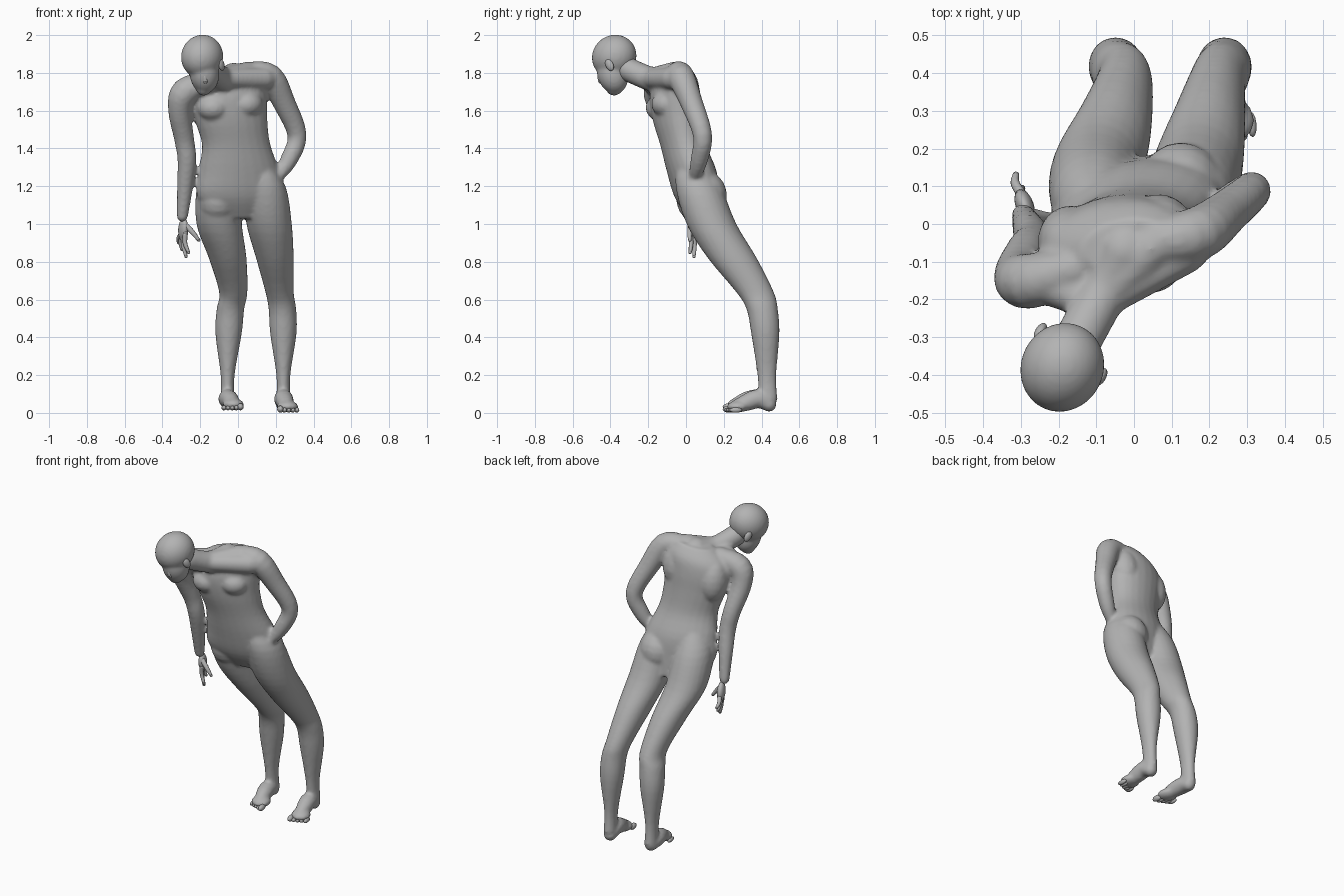
import bpy, bmesh, math
from mathutils import Vector, Matrix, Euler, Quaternion

if "Cube" in bpy.data.objects:
    bpy.data.objects.remove(bpy.data.objects["Cube"])

grey = bpy.data.materials.new("plain grey")
grey.use_nodes = True
colour = (0.45, 0.45, 0.45, 1)
grey.diffuse_color = colour
grey.node_tree.nodes["Principled BSDF"].inputs["Base Color"].default_value = colour


def smooth_path(rows, steps=4):
    """Catmull-Rom interpolation of every column."""
    rows = [Vector(r) for r in rows]
    out = []
    for i in range(len(rows) - 1):
        a, b = rows[max(i - 1, 0)], rows[i]
        c, d = rows[i + 1], rows[min(i + 2, len(rows) - 1)]
        for k in range(steps):
            t = k / steps
            out.append(b + (c - a) * (t / 2) + (a * 2 - b * 5 + c * 4 - d) * (t * t / 2)
                       + (b * 3 - a - c * 3 + d) * (t ** 3 / 2))
    return out + [rows[-1]]


def skin(bm, rings):
    """Bridge closed rings of points and cap the two ends."""
    loops = [[bm.verts.new(p) for p in ring] for ring in rings]
    n = len(loops[0])
    for lo, hi in zip(loops, loops[1:]):
        for i in range(n):
            j = (i + 1) % n
            bm.faces.new((lo[i], lo[j], hi[j], hi[i]))
    bm.faces.new(loops[0][::-1])
    bm.faces.new(loops[-1])


def column(bm, rows, yaw=0.0, sides=24):
    """Level elliptical sections: x, y, z, half width, half depth, sideways slope."""
    turn = Matrix.Rotation(yaw, 3, "Z")
    rings = []
    for x, y, z, rx, ry, slope in smooth_path(rows):
        ring = []
        for i in range(sides):
            a = math.tau * i / sides
            u = rx * math.cos(a)
            ring.append(Vector((x, y, z)) + turn @ Vector((u, ry * math.sin(a), u * slope)))
        rings.append(ring)
    skin(bm, rings)


def limb(bm, rows, sides=16):
    """Round sections square to the path: x, y, z, radius."""
    pts = smooth_path(rows)
    pos = [p.xyz for p in pts]
    old, frame, rings = Vector((0, 0, 1)), Quaternion(), []
    for k, p in enumerate(pts):
        way = (pos[min(k + 1, len(pos) - 1)] - pos[max(k - 1, 0)]).normalized()
        frame = old.rotation_difference(way) @ frame
        old = way
        rings.append([pos[k] + frame @ Vector((math.cos(a), math.sin(a), 0)) * p[3]
                      for a in (math.tau * i / sides for i in range(sides))])
    skin(bm, rings)
    for k in (0, -1):
        ball(bm, pos[k], [pts[k][3]] * 3, segments=12)


def ball(bm, centre, radii, tilt=0.0, yaw=0.0, segments=20):
    spin = Euler((math.radians(tilt), 0, math.radians(yaw))).to_matrix().to_4x4()
    place = Matrix.Translation(centre) @ spin @ Matrix.Diagonal((*radii, 1))
    bmesh.ops.create_uvsphere(bm, u_segments=segments, v_segments=segments // 2,
                              radius=1, matrix=place)


def finish(bm, name, voxel=0, relax=0):
    bmesh.ops.recalc_face_normals(bm, faces=bm.faces)
    for f in bm.faces:
        f.smooth = True
    mesh = bpy.data.meshes.new(name)
    bm.to_mesh(mesh)
    bm.free()
    mesh.materials.append(grey)
    obj = bpy.data.objects.new(name, mesh)
    bpy.context.collection.objects.link(obj)
    if voxel:
        fuse = obj.modifiers.new("fuse", "REMESH")
        fuse.mode, fuse.voxel_size, fuse.use_smooth_shade = "VOXEL", voxel, True
        soft = obj.modifiers.new("soften", "SMOOTH")
        soft.factor, soft.iterations = 0.5, relax


# Body: torso, limbs and neck fused into one skin
body = bmesh.new()
column(body, [
    (.02, .1, 1.03, .14, .08, 0), (.015, .06, 1.14, .235, .112, 0),
    (.005, .03, 1.28, .218, .127, 0), (-.01, -.015, 1.42, .183, .118, .03),
    (-.035, -.045, 1.55, .193, .127, .06), (-.05, -.058, 1.67, .208, .13, .1),
    (-.045, -.055, 1.76, .19, .11, .15), (-.025, -.055, 1.83, .12, .065, .15)],
    yaw=math.radians(12))

# Chest, shoulder blades and seat
for x, y, z in ((-.13, -.13, 1.615), (.045, -.1, 1.635)):
    ball(body, (x, y, z), (.088, .084, .072), yaw=12)
for x, y, z in ((-.165, -.045, 1.635), (.07, -.015, 1.69)):
    ball(body, (x, y, z), (.09, .092, .14), tilt=12, yaw=12)
for x, y, z in ((-.105, .07, 1.13), (.125, .095, 1.155)):
    ball(body, (x, y, z), (.115, .122, .13), tilt=12)

# Legs share one profile of depth, height and section
profile = [(.03, 1.34, .06, .07), (.065, 1.2, .112, .12), (.135, 1.0, .12, .132),
           (.245, .82, .1, .13), (.365, .64, .075, .1), (.403, .55, .073, .083),
           (.42, .42, .07, .075), (.428, .2, .037, .05), (.435, .07, .038, .05)]
hips_to_feet = {
    "right": (-.09, -.105, -.1, -.055, -.025, -.04, -.05, -.055, -.055),
    "left": (.1, .14, .165, .195, .22, .235, .24, .24, .24)}
for xs in hips_to_feet.values():
    column(body, [(x, *p, 0) for x, p in zip(xs, profile)])

# Arms: the left bent with its wrist on the hip, the right hanging
limb(body, [(.07, -.045, 1.795, .065), (.17, -.025, 1.775, .072), (.245, .03, 1.64, .06),
            (.313, .088, 1.47, .051), (.27, .07, 1.34, .046), (.21, .045, 1.25, .032)])
limb(body, [(-.16, -.12, 1.75, .06), (-.28, -.152, 1.7, .074), (-.308, -.13, 1.6, .062),
            (-.285, -.07, 1.45, .053), (-.27, -.045, 1.34, .05), (-.28, -.01, 1.2, .043),
            (-.295, .025, 1.04, .03)])

# Neck, shoulder slopes and collar bones
limb(body, [(-.02, -.07, 1.77, .085), (-.08, -.18, 1.767, .066), (-.15, -.31, 1.82, .064)])
for x, y, z in ((.05, -.06, 1.8), (.14, -.07, 1.77), (-.24, -.15, 1.72)):
    limb(body, [(-.1, -.21, 1.77, .05), (x, y, z, .06)])

# Feet, the right one slightly raised
feet = {"right": (-.055, -.025, .012, -1), "left": (.24, .262, 0, 1)}
for x, toe, lift, sign in feet.values():
    limb(body, [(x, .44, .045 + lift, .04), (x, .385, .075, .05),
                ((x + toe) / 2, .32, .055 + lift, .046), (toe, .26, .034 + lift, .032)])
    ball(body, (toe, .275, .033 + lift), (.058, .058, .031))
finish(body, "body", .011, 4)

# Head: skull, face and jaw
head = bmesh.new()
ball(head, (-.19, -.38, 1.886), (.11, .122, .114), tilt=30, yaw=-25, segments=32)
ball(head, (-.177, -.388, 1.795), (.078, .082, .106), tilt=16, yaw=-10, segments=32)
ball(head, (-.182, -.378, 1.72), (.042, .045, .04), tilt=25, yaw=-10)
finish(head, "head", .009, 6)

# Facial features
nose = bmesh.new()
limb(nose, [(-.18, -.458, 1.81, .008), (-.176, -.458, 1.78, .011), (-.173, -.451, 1.757, .014)],
     sides=10)
finish(nose, "nose")
lips = bmesh.new()
ball(lips, (-.18, -.42, 1.733), (.026, .014, .013), tilt=25, yaw=-10)
finish(lips, "lips")
for side, spot in (("left", (-.088, -.405, 1.842)), ("right", (-.248, -.285, 1.842))):
    ear = bmesh.new()
    ball(ear, spot, (.014, .022, .034), tilt=30, yaw=-30)
    finish(ear, side + "_ear")

# Right hand: palm, four fingers and thumb
hand = bmesh.new()
ball(hand, (-.29, .05, .97), (.024, .042, .062), tilt=15, yaw=20)
tips = [(-.313, .13, .9), (-.297, .095, .865), (-.275, .042, .828), (-.262, .022, .85)]
for k, tip in enumerate(tips):
    root = Vector((-.297 + .006 * k, .078 - .018 * k, .95))
    mid = root.lerp(Vector(tip), .5) + Vector((-.01, .004, 0))
    limb(hand, [(*root, .014), (*mid, .012), (*tip, .009)], sides=8)
limb(hand, [(-.283, .03, 1.0, .016), (-.24, .02, .955, .014), (-.208, .02, .915, .009)], sides=8)
finish(hand, "right_hand")

# Toes, the big toe on the inner side
for side, (x, toe, lift, sign) in feet.items():
    toes = bmesh.new()
    for k in range(5):
        size = .019 if k == 0 else .014
        ball(toes, (toe + sign * (.022 * k - .038), .228 + .009 * k, size + .001 + lift),
             (size * .9, .034, size), yaw=5, segments=12)
    finish(toes, side + "_toes")
